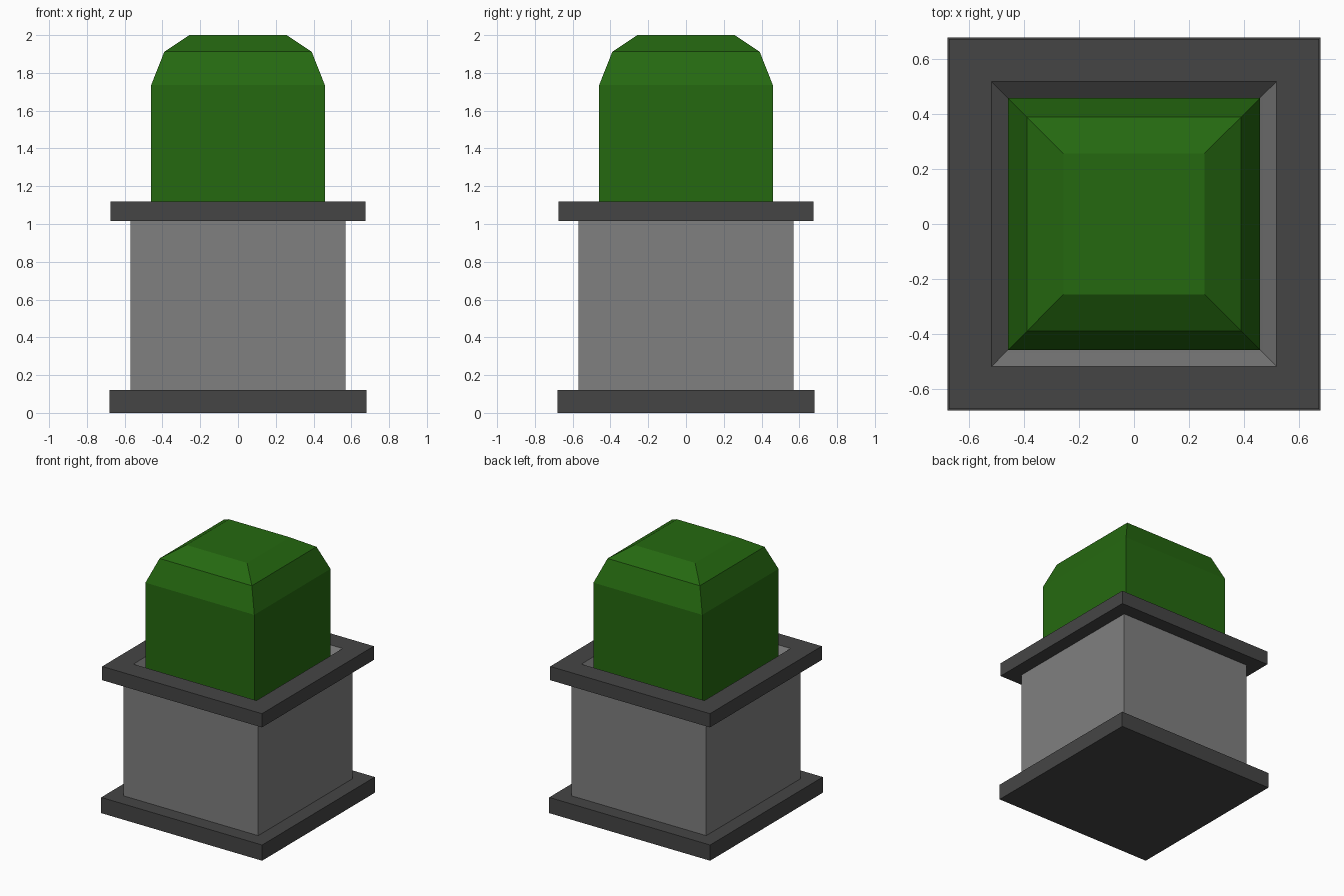
import bpy, bmesh

if "Cube" in bpy.data.objects:
    bpy.data.objects.remove(bpy.data.objects["Cube"])


def material(name, rgb):
    m = bpy.data.materials.new(name)
    m.diffuse_color = (*rgb, 1.0)
    m.use_nodes = True
    m.node_tree.nodes["Principled BSDF"].inputs["Base Color"].default_value = m.diffuse_color
    return m


stone = material("mid grey", (0.216, 0.216, 0.216))
trim = material("dark grey", (0.060, 0.060, 0.060))
leaf = material("leaf green", (0.0185, 0.141, 0.0052))


def square_loft(name, profile, mat, closed=False):
    """Loft square rings given as (half width, z); cap the ends or close the loop."""
    bm = bmesh.new()
    rings = [[bm.verts.new((sx * h, sy * h, z))
              for sx, sy in ((-1, -1), (1, -1), (1, 1), (-1, 1))] for h, z in profile]
    pairs = list(zip(rings, rings[1:]))
    if closed:
        pairs.append((rings[-1], rings[0]))
    else:
        bm.faces.new(rings[0][::-1])
        bm.faces.new(rings[-1])
    for a, b in pairs:
        for i in range(4):
            j = (i + 1) % 4
            bm.faces.new((a[i], a[j], b[j], b[i]))
    bmesh.ops.recalc_face_normals(bm, faces=bm.faces)
    mesh = bpy.data.meshes.new(name)
    bm.to_mesh(mesh)
    bm.free()
    mesh.materials.append(mat)
    obj = bpy.data.objects.new(name, mesh)
    bpy.context.collection.objects.link(obj)
    return obj


# Planter foot slab
square_loft("base", [(0.68, 0), (0.68, 0.12)], trim)

# Planter box with recessed floor
square_loft("planter_box", [(0.57, 0.12), (0.57, 1.015), (0.47, 1.015), (0.45, 0.97)], stone)

# Rim ring; its sloping inner faces take the box colour
rim = square_loft("rim", [(0.675, 1.015), (0.675, 1.12), (0.52, 1.12), (0.47, 1.015)],
                  trim, closed=True)
rim.data.materials.append(stone)
for f in rim.data.polygons:
    if 0.1 < f.normal.z < 0.9:
        f.material_index = 1

# Clipped bush with bevelled top
square_loft("bush", [(0.46, 0.97), (0.46, 1.735), (0.39, 1.912), (0.257, 2.0)], leaf)
